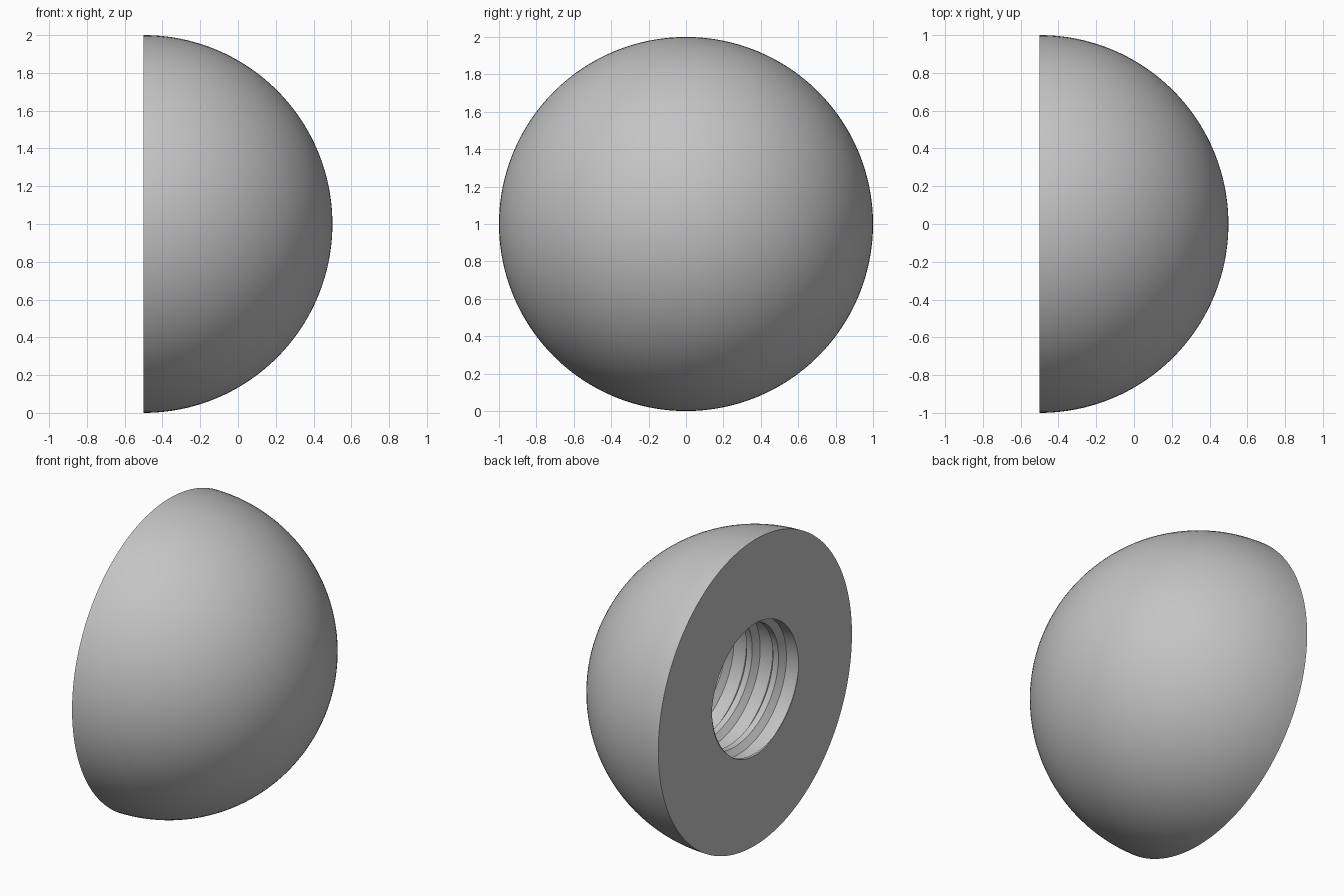
import bpy, bmesh, math

if "Cube" in bpy.data.objects:
    bpy.data.objects.remove(bpy.data.objects["Cube"])

SEGS, RINGS = 128, 40
FLAT_X = -0.5                       # flat cut face of the half ball
HOLE_R, HOLE_D = 0.45, 0.60         # threaded socket
PITCH, RIDGE_H, BASE, CREST = 0.19, 0.04, 0.05, 0.02


def thread_radius(depth, centre):
    """Socket radius at a depth, narrowed where a thread ridge passes."""
    u = abs((depth - centre + PITCH / 2) % PITCH - PITCH / 2)
    return HOLE_R - RIDGE_H * min(1, max(0, (BASE - u) / (BASE - CREST)))


def section(theta):
    """(x, radius) outline at one angle: dome, flat face, thread, socket floor."""
    pts = []
    for i in range(RINGS + 1):
        a = math.pi / 2 * i / RINGS
        pts.append((FLAT_X + math.cos(a), math.sin(a)))
    centre = 0.14 + PITCH * (theta - math.pi) / (2 * math.pi)
    for k in range(-2, 6):
        for off in (-BASE, -CREST, CREST, BASE):
            d = min(HOLE_D, max(0, centre + k * PITCH + off))
            pts.append((FLAT_X + d, thread_radius(d, centre)))
    pts.append((FLAT_X + HOLE_D, 0))
    return pts


# Sweep the outline around the x axis, its thread advancing one pitch per turn
bm = bmesh.new()
columns = []
for s in range(SEGS + 1):
    t = 2 * math.pi * s / SEGS
    columns.append([bm.verts.new((x, r * math.cos(t), 1 + r * math.sin(t)))
                    for x, r in section(t)])
for a, b in zip(columns, columns[1:]):
    for i in range(len(a) - 1):
        bm.faces.new((a[i], a[i + 1], b[i + 1], b[i]))
bmesh.ops.remove_doubles(bm, verts=bm.verts, dist=1e-5)
bmesh.ops.recalc_face_normals(bm, faces=bm.faces)

mesh = bpy.data.meshes.new("threaded_half_ball")
bm.to_mesh(mesh)
bm.free()
ball = bpy.data.objects.new("threaded_half_ball", mesh)
bpy.context.collection.objects.link(ball)

# Plain grey
grey = bpy.data.materials.new("light grey")
grey.diffuse_color = (0.55, 0.55, 0.55, 1)
grey.use_nodes = True
grey.node_tree.nodes["Principled BSDF"].inputs["Base Color"].default_value = grey.diffuse_color
mesh.materials.append(grey)

bpy.context.view_layer.objects.active = ball
ball.select_set(True)
bpy.ops.object.shade_smooth_by_angle(angle=math.radians(30))
